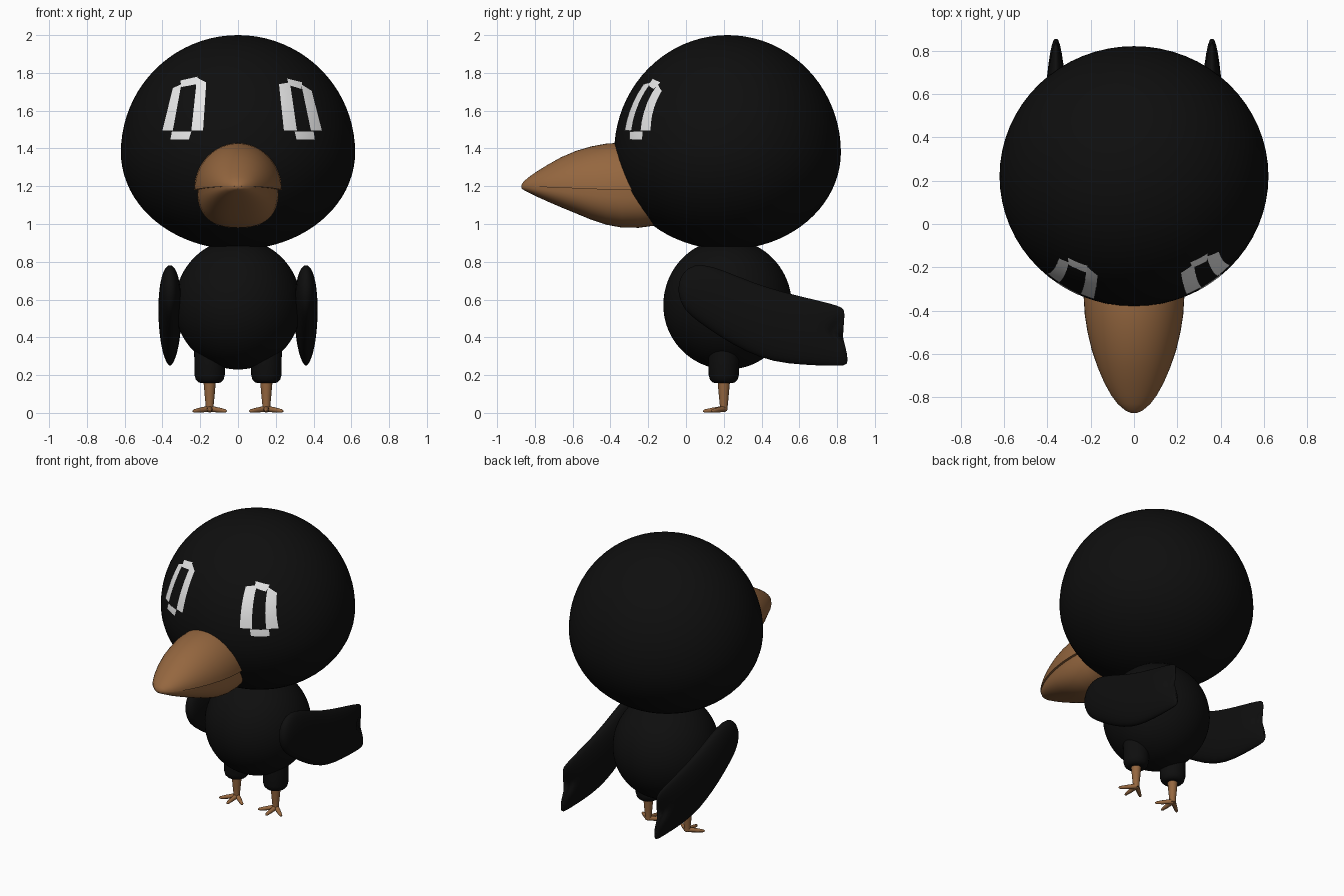
import bpy, bmesh, math
from mathutils import Vector

if "Cube" in bpy.data.objects:
    bpy.data.objects.remove(bpy.data.objects["Cube"])


def material(name, rgb):
    m = bpy.data.materials.new(name)
    m.diffuse_color = (*rgb, 1)
    m.use_nodes = True
    m.node_tree.nodes["Principled BSDF"].inputs["Base Color"].default_value = m.diffuse_color
    return m


BLACK = material("black_feathers", (0.0045, 0.0045, 0.0045))
TAN = material("tan_beak_and_legs", (0.30, 0.135, 0.05))
WHITE = material("white_eye", (0.8, 0.8, 0.8))


def build(name, verts, faces, mat, angle=50):
    me = bpy.data.meshes.new(name)
    me.from_pydata([tuple(v) for v in verts], [], faces)
    bm = bmesh.new()
    bm.from_mesh(me)
    bmesh.ops.remove_doubles(bm, verts=bm.verts, dist=1e-5)
    bmesh.ops.recalc_face_normals(bm, faces=bm.faces)
    bm.to_mesh(me)
    bm.free()
    me.materials.append(mat)
    ob = bpy.data.objects.new(name, me)
    bpy.context.collection.objects.link(ob)
    bpy.ops.object.select_all(action='DESELECT')
    ob.select_set(True)
    bpy.context.view_layer.objects.active = ob
    bpy.ops.object.shade_smooth_by_angle(angle=math.radians(angle))
    return ob


def loft(name, rings, mat, angle=50):
    """Skin closed rings of equal length and cap both ends."""
    n = len(rings[0])
    verts = [v for r in rings for v in r]
    faces = [(i * n + j, i * n + (j + 1) % n, (i + 1) * n + (j + 1) % n, (i + 1) * n + j)
             for i in range(len(rings) - 1) for j in range(n)]
    faces.append(tuple(range(n)))
    faces.append(tuple(range((len(rings) - 1) * n, len(rings) * n)))
    return build(name, verts, faces, mat, angle)


def tube(name, points, radii, mat, sides=16):
    """Round tapered limb along a list of points."""
    pts = [Vector(p) for p in points]
    q = (pts[-1] - pts[0]).to_track_quat('Z', 'Y')
    rings = []
    for p, r in zip(pts, radii):
        rings.append([p + q @ Vector((r * math.cos(a), r * math.sin(a), 0))
                      for a in (2 * math.pi * k / sides for k in range(sides))])
    return loft(name, rings, mat)


def ball(name, centre, rx, ry, rz_low, rz_high):
    bm = bmesh.new()
    bmesh.ops.create_uvsphere(bm, u_segments=64, v_segments=40, radius=1)
    verts = [(centre[0] + v.co.x * rx, centre[1] + v.co.y * ry,
              centre[2] + v.co.z * (rz_high if v.co.z > 0 else rz_low)) for v in bm.verts]
    faces = [tuple(v.index for v in f.verts) for f in bm.faces]
    bm.free()
    return build(name, verts, faces, BLACK)


# Head and body
HEAD, RX, RY, RLOW, RHIGH = (0, 0.22, 1.38), 0.62, 0.6, 0.515, 0.62
ball("head", HEAD, RX, RY, RLOW, RHIGH)
ball("body", (0, 0.22, 0.57), 0.335, 0.34, 0.34, 0.35)


# Eyes: thin white strips laid on the head surface
def on_head(x, z):
    dz = z - HEAD[2]
    k = 1 - (x / RX) ** 2 - (dz / (RHIGH if dz > 0 else RLOW)) ** 2
    return (x, HEAD[1] - RY * math.sqrt(k) - 0.004, z)


def eye(name, strips):
    verts, faces, n = [], [], 5
    for (a, za), (b, zb), (c, zc), (d, zd) in strips:   # top left, top right, low right, low left
        base = len(verts)
        for i in range(n + 1):
            for j in range(n + 1):
                s, t = i / n, j / n
                x = (a * (1 - s) + b * s) * (1 - t) + (d * (1 - s) + c * s) * t
                z = (za * (1 - s) + zb * s) * (1 - t) + (zd * (1 - s) + zc * s) * t
                verts.append(on_head(x, z))
        for i in range(n):
            for j in range(n):
                k = base + i * (n + 1) + j
                faces.append((k, k + 1, k + n + 2, k + n + 1))
    ob = build(name, verts, faces, WHITE)
    bm = bmesh.new()
    bm.from_mesh(ob.data)
    bmesh.ops.reverse_faces(bm, faces=[f for f in bm.faces if f.normal.y > 0])
    bm.to_mesh(ob.data)
    bm.free()


eye("eye_left", [
    ((.217, 1.74), (.275, 1.75), (.312, 1.495), (.243, 1.495)),
    ((.335, 1.74), (.39, 1.705), (.444, 1.495), (.386, 1.495)),
    ((.26, 1.77), (.34, 1.75), (.335, 1.715), (.27, 1.735)),
    ((.30, 1.49), (.40, 1.49), (.407, 1.447), (.31, 1.447))])
eye("eye_right", [
    ((-.345, 1.72), (-.30, 1.74), (-.345, 1.495), (-.40, 1.495)),
    ((-.217, 1.775), (-.168, 1.75), (-.185, 1.495), (-.247, 1.495)),
    ((-.305, 1.76), (-.215, 1.78), (-.22, 1.74), (-.30, 1.725)),
    ((-.35, 1.49), (-.247, 1.49), (-.26, 1.447), (-.358, 1.447))])

# Beak: y, half width, upper ridge z, lower keel z
BEAK = [(-.872, .012, 1.205, 1.19), (-.86, .04, 1.225, 1.18), (-.83, .075, 1.25, 1.165),
        (-.79, .105, 1.278, 1.145), (-.73, .138, 1.315, 1.118), (-.66, .168, 1.354, 1.088),
        (-.58, .195, 1.388, 1.055), (-.5, .214, 1.411, 1.022), (-.42, .227, 1.426, .996),
        (-.34, .232, 1.43, .981), (-.25, .23, 1.42, .98), (-.1, .21, 1.39, 1.0)]


def beak_half(name, column, width, power):
    rings = []
    for row in BEAK:
        y, w = row[0], row[1] * width
        lip = 1.2 - 0.02 * min(1, (y + .872) / .5)
        h = row[column] - lip
        ring = []
        for k in range(25):
            a = math.pi * k / 24
            c, s = math.cos(a), max(0, math.sin(a))
            ring.append((w * math.copysign(abs(c) ** power, c), y, lip + h * s ** power))
        rings.append(ring)
    loft(name, rings, TAN)


beak_half("beak_upper", 2, 1.0, 1.0)
beak_half("beak_lower", 3, 0.93, 0.8)

# Wings: upper edge (y, z), lower edge (y, z), half thickness, notch weight
WING = [((-.04, .66), (-.04, .64), .006, 0), ((-.032, .72), (-.03, .59), .028, 0),
        ((.01, .772), (.0, .535), .043, 0), ((.08, .793), (.06, .485), .055, 0),
        ((.2, .757), (.18, .40), .063, 0), ((.35, .692), (.32, .32), .062, 0),
        ((.5, .645), (.46, .268), .056, 0), ((.65, .608), (.62, .252), .047, 0),
        ((.77, .58), (.77, .247), .036, .5), ((.83, .56), (.845, .248), .024, .9),
        ((.848, .54), (.866, .265), .006, 1)]


def wing(name, side):
    rings, n = [], 24
    for (uy, uz), (ly, lz), thick, notch in WING:
        ring = []
        for k in range(n):
            a = 2 * math.pi * k / n
            v = 0.5 + 0.5 * math.cos(a)
            y = ly + (uy - ly) * v - 0.095 * notch * math.exp(-((v - .58) / .22) ** 2)
            ring.append((side * (.36 + thick * math.sin(a)), y, lz + (uz - lz) * v))
        rings.append(ring)
    ob = loft(name, rings, BLACK, 70)
    mod = ob.modifiers.new("smooth", 'SUBSURF')
    mod.levels = mod.render_levels = 1


# Mirrored limbs
for label, s in (("left", 1), ("right", -1)):
    wing("wing_" + label, s)
    x = 0.15 * s
    tube("thigh_" + label,
         [(x, .2, z) for z in (.158, .162, .175, .2, .28, .38)],
         (.045, .06, .073, .08, .081, .085), BLACK, 28)
    tube("shin_" + label, [(x, .2, z) for z in (.17, .09, .04, .014)],
         (.033, .026, .021, .021), TAN)
    for toe, dx, tip_y in (("outer", .09, .135), ("middle", 0, .09), ("inner", -.09, .135)):
        start, end = Vector((x, .205, .022)), Vector((x + dx * s, tip_y, .009))
        tube(f"toe_{toe}_{label}", [start, start.lerp(end, .6), start.lerp(end, .92), end],
             (.017, .013, .009, .003), TAN, 10)
